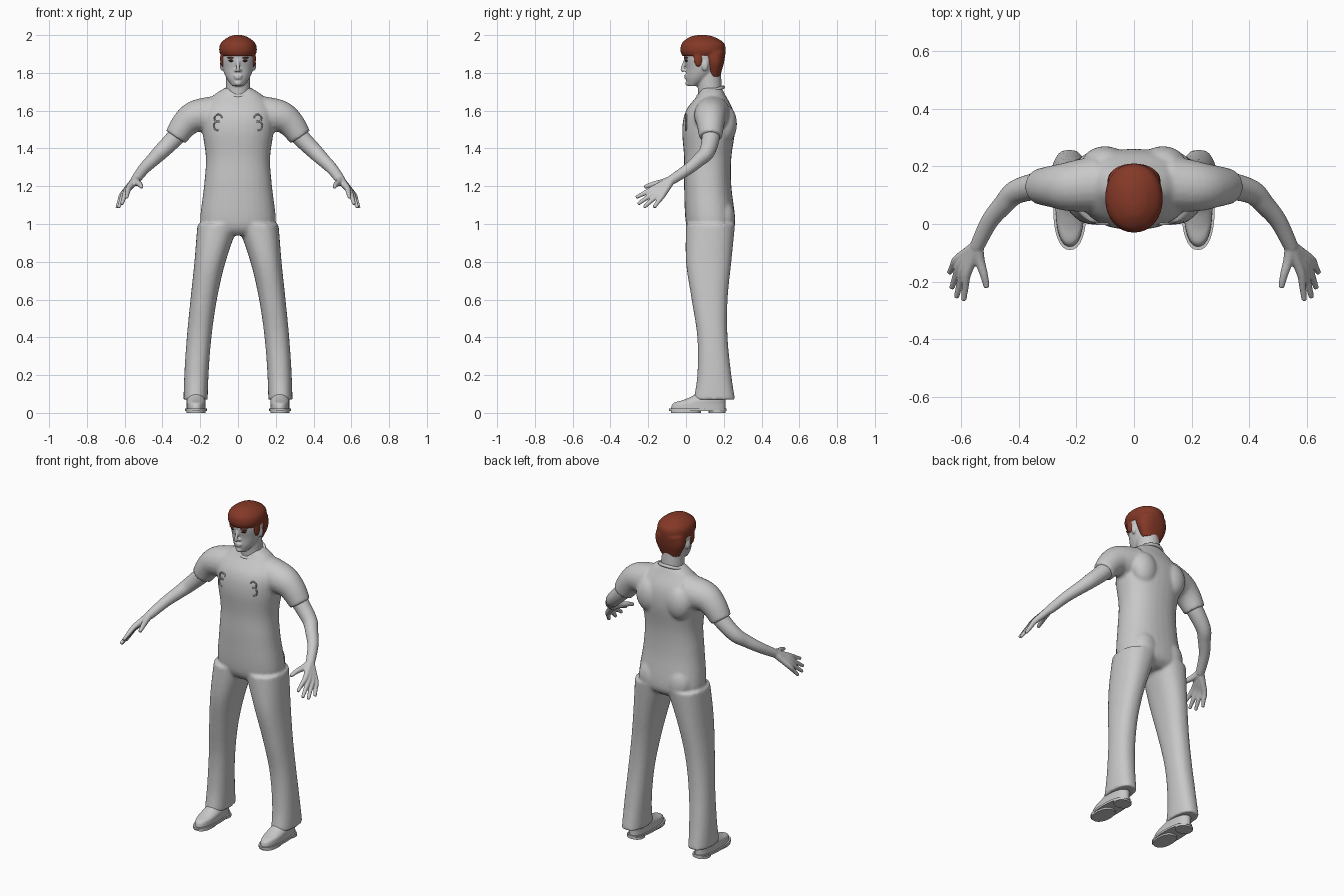
import bpy
import bmesh
from math import cos, sin, pi, radians, copysign
from mathutils import Vector, Matrix

default_cube = bpy.data.objects.get("Cube")
if default_cube:
    bpy.data.objects.remove(default_cube, do_unlink=True)


def material(name, *rgb):
    mat = bpy.data.materials.new(name)
    mat.use_nodes = True
    mat.diffuse_color = (*rgb, 1)
    bsdf = mat.node_tree.nodes["Principled BSDF"]
    bsdf.inputs["Base Color"].default_value = (*rgb, 1)
    return mat


GREY = material("light grey", 0.58, 0.58, 0.58)
RED_BROWN = material("red brown", 0.23, 0.04, 0.02)
DARK_BROWN = material("dark brown", 0.04, 0.01, 0.01)


def spline(rows, steps=5):
    """Smoothly resample a short list of rows."""
    points = [Vector(row) for row in rows]
    points = [points[0], *points, points[-1]]
    result = []
    for before, start, end, after in zip(points, points[1:], points[2:], points[3:]):
        leave, arrive = (end - before) / 2, (after - start) / 2
        for step in range(steps):
            t = step / steps
            blend = t * t * (3 - 2 * t)
            result.append(start.lerp(end, blend) + leave * t * (1 - t) ** 2
                          - arrive * t * t * (1 - t))
    return result + [points[-1]]


def skin_rings(bm, rings):
    """Bridge rings of points and cap both ends."""
    loops = [[bm.verts.new(point) for point in ring] for ring in rings]
    for low, high in zip(loops, loops[1:]):
        for i in range(len(low)):
            bm.faces.new((low[i - 1], low[i], high[i], high[i - 1]))
    bm.faces.new(loops[0])
    bm.faces.new(loops[-1])


def circle(count):
    return [(cos(2 * pi * i / count), sin(2 * pi * i / count)) for i in range(count)]


def stack(bm, rows, side=1, power=2.3, centre=lambda z: 0):
    """Level rounded rings; each row is height, half width, front, back."""
    def bulge(value):
        return copysign(abs(value) ** (2 / power), value)

    rings = []
    for z, width, front, back in spline(rows):
        middle, depth = (front + back) / 2, (back - front) / 2
        rings.append([(side * (centre(z) + width * bulge(c)), middle + depth * bulge(s), z)
                      for c, s in circle(32)])
    skin_rings(bm, rings)


def tube(bm, path, start_radius, end_radius, side=1):
    """Round tapered tube along a smoothed path."""
    points = spline(path)
    last = len(points) - 1
    rings = []
    for k, point in enumerate(points):
        tangent = points[min(k + 1, last)] - points[max(k - 1, 0)]
        turn = tangent.to_track_quat('Z', 'Y')
        radius = start_radius + (end_radius - start_radius) * k / last
        ring = [point + turn @ Vector((radius * c, radius * s, 0)) for c, s in circle(20)]
        rings.append([(side * p.x, p.y, p.z) for p in ring])
    skin_rings(bm, rings)


def ball(bm, centre, size):
    place = Matrix.Translation(centre) @ Matrix.Diagonal((*size, 1))
    bmesh.ops.create_uvsphere(bm, u_segments=20, v_segments=12, radius=1, matrix=place)


def finish(name, bm, mat, voxel=None):
    """Make the object; with a voxel size the pieces fuse into one soft skin."""
    bmesh.ops.recalc_face_normals(bm, faces=bm.faces)
    mesh = bpy.data.meshes.new(name)
    bm.to_mesh(mesh)
    bm.free()
    mesh.materials.append(mat)
    mesh.shade_smooth()
    obj = bpy.data.objects.new(name, mesh)
    bpy.context.collection.objects.link(obj)
    if voxel:
        fuse = obj.modifiers.new("fuse", 'REMESH')
        fuse.mode = 'VOXEL'
        fuse.voxel_size = voxel
        fuse.use_smooth_shade = True
        soften = obj.modifiers.new("soften", 'SMOOTH')
        soften.factor = 0.5
        soften.iterations = 4
    else:
        mesh.set_sharp_from_angle(angle=radians(40))


# Clothing: torso, trouser legs and short sleeves fused together
suit = bmesh.new()
stack(suit, [(0.94, 0.15, 0.04, 0.21), (1, 0.2, 0, 0.26), (1.2, 0.18, -0.01, 0.24),
             (1.35, 0.17, -0.01, 0.24), (1.5, 0.19, -0.02, 0.26), (1.6, 0.19, 0, 0.25),
             (1.68, 0.13, 0.06, 0.21), (1.72, 0.07, 0.08, 0.19)])
leg_depths = [(1, 0, 0.26), (0.8, 0, 0.24), (0.6, 0.03, 0.22), (0.4, 0.06, 0.22),
              (0.2, 0.06, 0.24), (0.07, 0.04, 0.26)]
leg_rows = [(z, 0.064 + 0.045 * z ** 4, front, back) for z, front, back in leg_depths]
sleeve_path = [(0.12, 0.14, 1.58), (0.22, 0.13, 1.57), (0.28, 0.13, 1.53), (0.33, 0.13, 1.46)]
for side in (1, -1):
    stack(suit, leg_rows, side, centre=lambda z: 0.225 - 0.12 * z * z)
    tube(suit, sleeve_path, 0.1, 0.06, side)
    # shoulder blades and seat
    ball(suit, (side * 0.1, 0.21, 1.53), (0.08, 0.06, 0.1))
    ball(suit, (side * 0.09, 0.2, 1.03), (0.08, 0.06, 0.1))
finish("clothing", suit, GREY, 0.009)

# Neckline band, lower at the front
band = bmesh.new()
for c, s in circle(32):
    ball(band, (0.074 * c, 0.13 + 0.066 * s, 1.7 + 0.024 * s), [0.011] * 3)
finish("neckline_band", band, GREY, 0.005)

# Head with neck, nose, lips, chin and ears
head = bmesh.new()
tube(head, [(0, 0.13, 1.65), (0, 0.12, 1.82)], 0.064, 0.064)
stack(head, [(1.73, 0.03, 0.01, 0.06), (1.77, 0.06, 0, 0.13), (1.82, 0.08, 0, 0.17),
             (1.9, 0.09, -0.01, 0.19), (1.97, 0.06, 0.03, 0.16)], power=2)
tube(head, [(0, 0, 1.88), (0, -0.01, 1.85), (0, -0.02, 1.82), (0, -0.01, 1.81)], 0.007, 0.012)
for height, width in ((1.785, 0.024), (1.773, 0.02)):
    ball(head, (0, 0, height), (width, 0.01, 0.006))
ball(head, (0, 0.01, 1.745), (0.02, 0.014, 0.014))
for side in (1, -1):
    ball(head, (side * 0.085, 0.1, 1.84), (0.011, 0.018, 0.03))
    ball(head, (side * 0.012, 0, 1.813), (0.009, 0.014, 0.008))
finish("head", head, GREY, 0.005)

# Hair: cap with fringe, nape and sideburns
hair = bmesh.new()
stack(hair, [(1.89, 0.09, -0.02, 0.2), (1.92, 0.1, -0.03, 0.21), (1.96, 0.09, -0.02, 0.2),
             (1.99, 0.05, 0.02, 0.15), (2, 0.02, 0.06, 0.11)], power=2.1)
stack(hair, [(1.78, 0.06, 0.12, 0.18), (1.85, 0.09, 0.1, 0.2), (1.91, 0.09, 0.07, 0.21)])
for side in (1, -1):
    ball(hair, (side * 0.083, 0.065, 1.875), (0.012, 0.025, 0.045))
finish("hair", hair, RED_BROWN, 0.006)

# Arm, finger and shoe shapes shared by both sides
arm_path = [(0.28, 0.13, 1.52), (0.34, 0.13, 1.45), (0.41, 0.11, 1.38), (0.45, 0.07, 1.34),
            (0.5, 0.01, 1.29), (0.545, -0.08, 1.23)]
wrist = Vector((0.543, -0.075, 1.235))
first_knuckle, last_knuckle = Vector((0.58, -0.175, 1.187)), Vector((0.615, -0.125, 1.15))
first_tip, last_tip = Vector((0.59, -0.265, 1.14)), Vector((0.64, -0.17, 1.087))
reach = Vector((0.01, -0.025, -0.02))
thumb_path = [wrist, (0.535, -0.125, 1.22), (0.52, -0.175, 1.21), (0.51, -0.22, 1.195)]
shoe_rows = [(0.01, 0.05, -0.08, 0.21), (0.05, 0.05, -0.07, 0.21), (0.07, 0.05, -0.01, 0.21),
             (0.1, 0.04, 0.05, 0.2), (0.15, 0.04, 0.09, 0.2)]


def shoe_centre(z):
    return 0.222


for side, word in ((1, "left"), (-1, "right")):
    # Eyes and brows
    eye = bmesh.new()
    ball(eye, (side * 0.035, 0.005, 1.865), (0.015, 0.011, 0.007))
    finish(word + "_eye", eye, DARK_BROWN)
    brow = bmesh.new()
    ball(brow, (side * 0.036, 0.004, 1.88), (0.022, 0.015, 0.004))
    finish(word + "_brow", brow, RED_BROWN)

    # Bare arm and hand: fingers run from the wrist past the knuckle to the tip
    arm = bmesh.new()
    tube(arm, arm_path, 0.053, 0.025, side)
    for finger in range(4):
        t = finger / 3
        knuckle = first_knuckle.lerp(last_knuckle, t)
        tip = first_tip.lerp(last_tip, t) + reach * sin(pi * t)
        tube(arm, [wrist, wrist.lerp(knuckle, 0.5), knuckle, knuckle.lerp(tip, 0.5), tip],
             0.022, 0.009, side)
    tube(arm, thumb_path, 0.022, 0.01, side)
    finish(word + "_arm", arm, GREY, 0.0045)

    # Shoe upper, then welt with separate tread and heel
    shoe = bmesh.new()
    stack(shoe, shoe_rows, side, centre=shoe_centre)
    finish(word + "_shoe", shoe, GREY, 0.006)
    sole = bmesh.new()
    stack(sole, [(z, 0.058, -0.09, 0.215) for z in (0.01, 0.022)], side, centre=shoe_centre)
    for front, back in ((-0.08, 0.08), (0.12, 0.21)):
        stack(sole, [(z, 0.05, front, back) for z in (0, 0.015)], side, centre=shoe_centre)
    finish(word + "_sole", sole, GREY)

    # Raised loops on the chest
    trim = bmesh.new()
    for height, size in ((1.56, 0.02), (1.52, 0.024)):
        ring = [(0.105 + size * c, 0, height + size * s) for c, s in circle(12)]
        tube(trim, ring + ring[:1], 0.004, 0.004, side)
    finish(word + "_chest_trim", trim, GREY)
